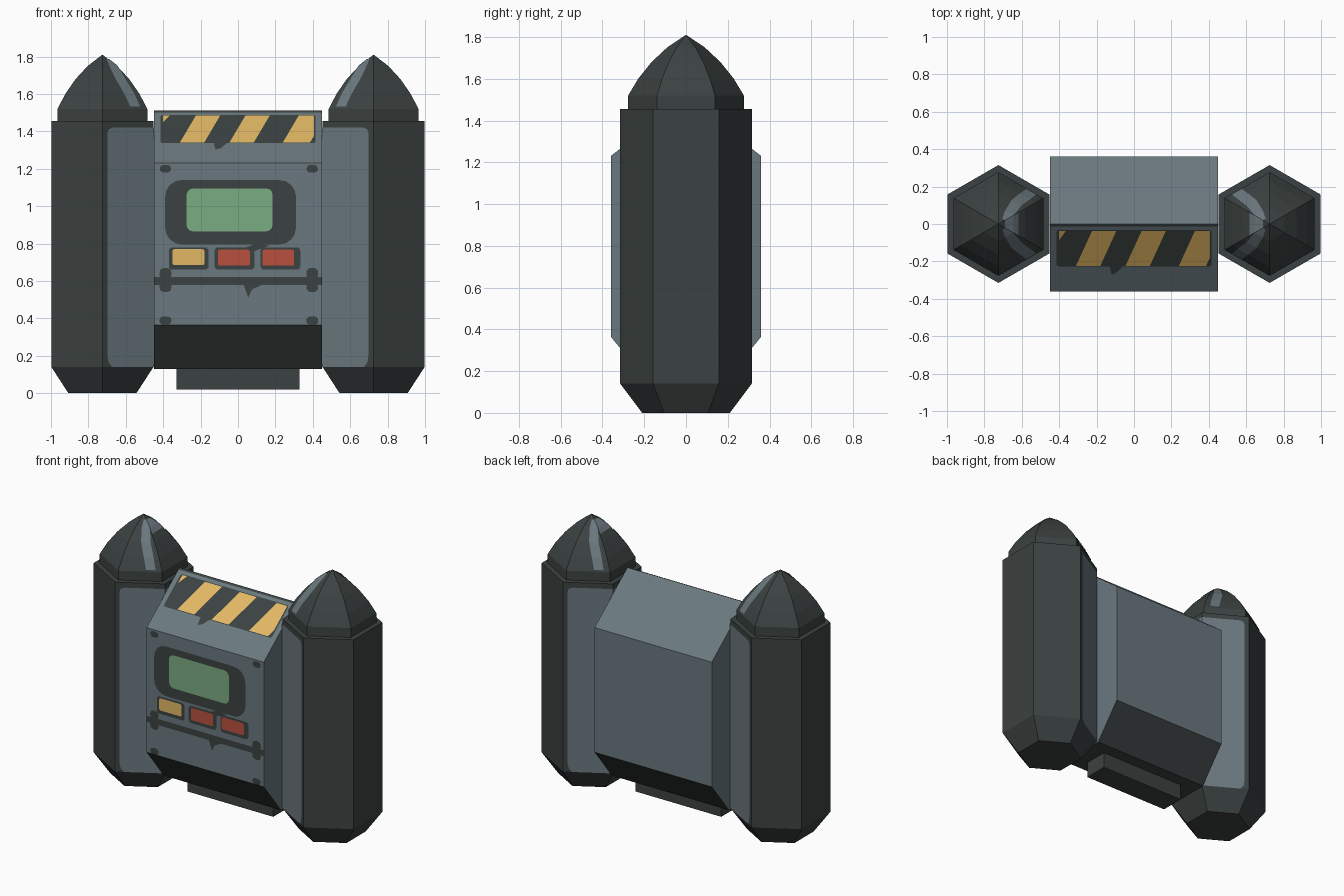
import bpy, bmesh, math
from mathutils import Vector

if "Cube" in bpy.data.objects:
    bpy.data.objects.remove(bpy.data.objects["Cube"])


def material(name, r, g, b):
    m = bpy.data.materials.new(name)
    lin = [(c / 255 / 12.92 if c < 10 else ((c / 255 + 0.055) / 1.055) ** 2.4) for c in (r, g, b)]
    m.diffuse_color = (*lin, 1)
    m.use_nodes = True
    m.node_tree.nodes["Principled BSDF"].inputs["Base Color"].default_value = m.diffuse_color
    return m


DARK = material("dark_metal", 59, 66, 65)
GREY = material("blue_grey_metal", 106, 120, 126)
YELLOW = material("hazard_yellow", 226, 184, 100)
GREEN = material("screen_green", 122, 172, 130)
RED = material("button_red", 186, 80, 63)


def make(name, polys, mats, centre, rule=None):
    """Object from polygons, each turned to face away from the centre."""
    bm = bmesh.new()
    for pts in polys:
        f = bm.faces.new([bm.verts.new(p) for p in pts])
        f.normal_update()
        if f.normal.dot(f.calc_center_median() - Vector(centre)) < 0:
            f.normal_flip()
        if rule:
            f.material_index = rule(f)
    bmesh.ops.remove_doubles(bm, verts=bm.verts, dist=1e-5)
    me = bpy.data.meshes.new(name)
    bm.to_mesh(me)
    bm.free()
    for m in mats:
        me.materials.append(m)
    ob = bpy.data.objects.new(name, me)
    bpy.context.collection.objects.link(ob)
    return ob


def prism(name, profile, hx, mats, rule=None):
    """Closed y-z profile swept from -hx to hx."""
    n = len(profile)
    polys = [[(s * hx, y, z) for y, z in profile] for s in (-1, 1)]
    for i in range(n):
        a, b = profile[i], profile[(i + 1) % n]
        polys.append([(-hx, *a), (hx, *a), (hx, *b), (-hx, *b)])
    zs = [z for _, z in profile]
    make(name, polys, mats, (0, 0, (min(zs) + max(zs)) / 2), rule)


# Central housing with roof slopes and dark lower bevels, and its foot
prism("central_housing", [(-0.17, 0.13), (0.17, 0.13), (0.36, 0.365), (0.36, 1.23),
                          (0, 1.51), (-0.36, 1.23), (-0.36, 0.365)], 0.45, [GREY, DARK],
      lambda f: 1 if f.normal.z < -0.3 else 0)
prism("foot_block", [(-0.085, 0.02), (0.085, 0.02), (0.085, 0.131), (-0.085, 0.131)], 0.33, [DARK])

# Six-sided pillars
CX = 0.725
DOME = [(1.52, 0.277), (1.60, 0.229), (1.68, 0.165), (1.75, 0.09), (1.81, 0)]
RINGS = [(0, 0.21), (0.14, 0.315), (1.455, 0.315), (1.455, 0.277)] + DOME


def dome_r(z):
    for (z0, r0), (z1, r1) in zip(DOME, DOME[1:]):
        if z <= z1:
            return r0 + (r1 - r0) * (z - z0) / (z1 - z0)
    return 0


def hexpt(s, k, u, z, r):
    """Point on side k of a pillar; side 0 faces the housing, u runs along the side."""
    a, b = (math.radians(60 * k + d) for d in (-30, 30))
    x = r * (math.cos(a) * (1 - u) + math.cos(b) * u)
    y = r * (math.sin(a) * (1 - u) + math.sin(b) * u)
    return (s * (CX - x), y, z)


for s, side in ((-1, "left"), (1, "right")):
    centre = (s * CX, 0, 0.8)
    polys = [[hexpt(s, k, 0, *RINGS[0]) for k in range(6)]]
    for lo, hi in zip(RINGS, RINGS[1:]):
        for k in range(6):
            q = [hexpt(s, k, 0, *lo), hexpt(s, k, 1, *lo)]
            q += [hexpt(s, k, 1, *hi), hexpt(s, k, 0, *hi)] if hi[1] else [hexpt(s, k, 0, *hi)]
            polys.append(q)
    make(side + "_pillar", polys, [DARK], centre)

    # Pale panel wrapping the three inner sides, with clipped corners
    R = 0.3175
    polys = [[hexpt(s, 0, u, z, R) for u, z in ((0, 0.14), (1, 0.14), (1, 1.42), (0, 1.42))]]
    for k in (-1, 1):
        pts = [(1, 0.14), (0.19, 0.14), (0.12, 0.165), (0.10, 0.2),
               (0.10, 1.39), (0.12, 1.41), (0.19, 1.42), (1, 1.42)]
        polys.append([hexpt(s, k, u if k < 0 else 1 - u, z, R) for u, z in pts])
    make(side + "_pillar_panel", polys, [GREY], centre)

    # Pale arch streak on the dome
    streak = [(1.53, 0.63, 0.85), (1.60, 0.58, 0.85), (1.68, 0.48, 0.84), (1.75, 0.45, 1), (1.785, 0.6, 1)]
    polys = []
    for k in (-1, 1):
        for (z0, a0, b0), (z1, a1, b1) in zip(streak, streak[1:]):
            q = [(a0, z0), (b0, z0), (b1, z1), (a1, z1)]
            polys.append([hexpt(s, k, u if k < 0 else 1 - u, z + 0.002, dome_r(z) + 0.003) for u, z in q])
    for z0, z1 in ((1.72, 1.75), (1.75, 1.785)):
        q = [(0, z0), (1, z0), (1, z1), (0, z1)]
        polys.append([hexpt(s, 0, u, z + 0.002, dome_r(z) + 0.003) for u, z in q])
    make(side + "_dome_streak", polys, [GREY], centre)


# Painted plates, drawn in front-view x-z coordinates
def front(x, z, lift):
    return (x, -0.36 - lift, z)


def slope(x, z, lift):
    return (x, -0.36 * (1.51 - z) / 0.28 - lift * 0.61, z + lift * 0.79)


def plates(name, shapes, mat, lift, where=front):
    make(name, [[where(x, z, lift) for x, z in pts] for pts in shapes], [mat], (0, 0, 0.8))


def rrect(x0, x1, z0, z1, r=0.02, n=3):
    pts = []
    for cx, cz, a0 in ((x1 - r, z1 - r, 0), (x0 + r, z1 - r, 90), (x0 + r, z0 + r, 180), (x1 - r, z0 + r, 270)):
        for i in range(n + 1):
            a = math.radians(a0 + 90 * i / n)
            pts.append((cx + r * math.cos(a), cz + r * math.sin(a)))
    return pts


# Screen
plates("screen_frame", [rrect(-0.39, 0.31, 0.795, 1.14, 0.09, 4)], DARK, 0.002)
plates("screen", [rrect(-0.275, 0.185, 0.865, 1.095, 0.035)], GREEN, 0.004)

# Buttons
plates("button_frames", [rrect(x, x + 0.213, 0.66, 0.78) for x in (-0.37, -0.125, 0.12)], DARK, 0.002)
plates("yellow_button", [rrect(-0.35, -0.18, 0.685, 0.77, 0.01)], YELLOW, 0.004)
plates("red_buttons", [rrect(x, x + 0.17, 0.682, 0.767, 0.01) for x in (-0.107, 0.13)], RED, 0.004)

# Groove, bolts and drip marks
plates("groove", [[(-0.45, 0.578), (0.45, 0.578), (0.45, 0.62), (-0.45, 0.62)]], DARK, 0.002)
bolts = []
for x in (-0.388, 0.397):
    bolts += [rrect(x - 0.032, x + 0.032, 0.54, 0.6, 0.025), rrect(x - 0.032, x + 0.032, 0.61, 0.67, 0.025),
              rrect(x - 0.03, x + 0.03, 1.18, 1.22, 0.019), rrect(x - 0.032, x + 0.032, 0.366, 0.41, 0.02)]
plates("bolts", bolts, DARK, 0.003)
plates("drip_marks", [[(0.03, 0.58), (0.055, 0.51), (0.075, 0.555), (0.13, 0.58)],
                      [(0.03, 0.775), (0.09, 0.76), (0.17, 0.79), (0.1, 0.8)]], DARK, 0.003)

# Hazard stripes on the front roof slope
Z0, Z1 = 1.338, 1.482
plates("hazard_backing", [rrect(-0.415, 0.415, 1.335, 1.486, 0.012),
                          [(-0.45, 1.5), (0.45, 1.5), (0.45, 1.509), (-0.45, 1.509)],
                          [(-0.12, 1.3), (-0.09, 1.31), (-0.06, 1.336), (-0.13, 1.336)]], DARK, 0.002, slope)
stripes = [[(-0.40, 1.445), (-0.365, Z1), (-0.40, Z1)]]
for x in (-0.31, -0.045):
    stripes.append([(x, Z0), (x + 0.13, Z0), (x + 0.215, Z1), (x + 0.085, Z1)])
stripes.append([(0.24, Z0), (0.385, Z0), (0.405, 1.37), (0.405, Z1), (0.325, Z1)])
plates("hazard_stripes", stripes, YELLOW, 0.004, slope)
